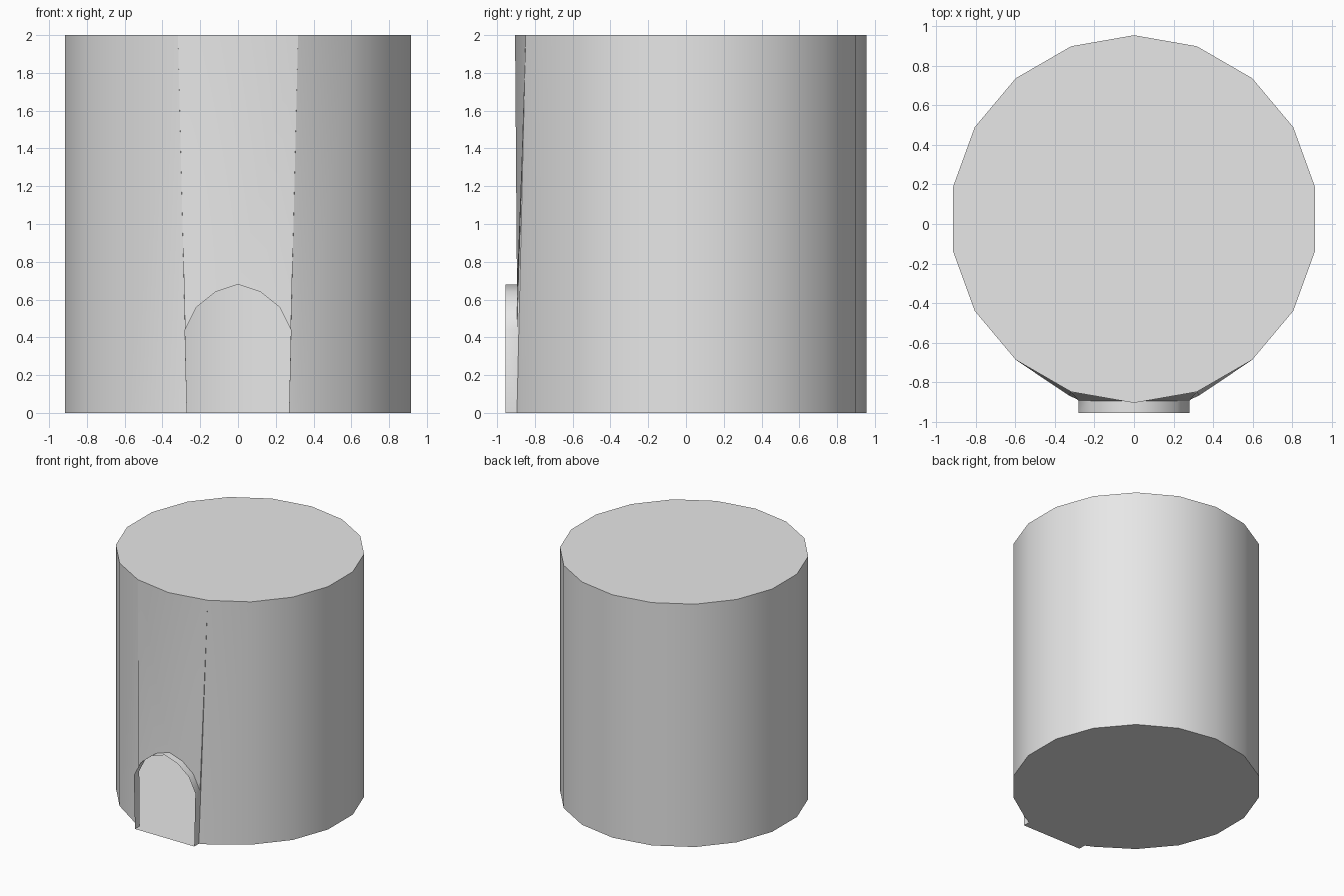
import bpy, bmesh, math

cube = bpy.data.objects.get("Cube")
if cube:
    bpy.data.objects.remove(cube)

SIDES, RADIUS, CENTRE_Y, HEIGHT = 18, 0.93, 0.025, 2.0
WALL_Y, LIP_Y = -0.895, -0.955

grey = bpy.data.materials.new("plain_grey")
grey.use_nodes = True
colour = (0.8, 0.8, 0.8, 1)
grey.diffuse_color = colour
grey.node_tree.nodes["Principled BSDF"].inputs["Base Color"].default_value = colour

bm = bmesh.new()


def rim_point(i, z):
    # Index 0 is the front point; indices run towards +x
    a = math.tau * i / SIDES
    return bm.verts.new((RADIUS * math.sin(a), CENTRE_Y - RADIUS * math.cos(a), z))


# Round wall: full rim above, floor rim open at the three front points
top = [rim_point(i, HEIGHT) for i in range(SIDES)]
base = {i: rim_point(i, 0) for i in range(2, SIDES - 1)}
for side in (1, -1):
    base[side % SIDES] = bm.verts.new((0.33 * side, -0.867, 0))
for i in range(1, SIDES - 1):
    bm.faces.new((base[i], base[i + 1], top[i + 1], top[i]))

# Arched doorway outline, from the left foot over the crown to the right foot
half = [(0.27, 0), (0.28, 0.44), (0.22, 0.56), (0.12, 0.64)]
outline = half + [(0, 0.68)] + [(-x, z) for x, z in reversed(half)]
inner = [bm.verts.new((x, WALL_Y, z)) for x, z in outline]
outer = [bm.verts.new((x, LIP_Y, z)) for x, z in outline]

# Wall fanned around the doorway
for corner, arch, foot in ((top[1], inner[:5], base[1]),
                           (top[-1], inner[:3:-1], base[SIDES - 1])):
    ring = [foot] + arch + [top[0]]
    for a, b in zip(ring, ring[1:]):
        bm.faces.new((corner, a, b))

# Thin lip standing out around the open doorway
for i in range(len(inner) - 1):
    bm.faces.new((inner[i], outer[i], outer[i + 1], inner[i + 1]))

# Roof, and floor running out to the threshold
bm.faces.new(top)
bm.faces.new([base[i] for i in range(1, SIDES)]
             + [inner[-1], outer[-1], outer[0], inner[0]])

bmesh.ops.recalc_face_normals(bm, faces=bm.faces)
if max(bm.faces, key=lambda f: f.calc_center_median().z).normal.z < 0:
    bmesh.ops.reverse_faces(bm, faces=bm.faces)

mesh = bpy.data.meshes.new("round_hut")
bm.to_mesh(mesh)
bm.free()
mesh.materials.append(grey)
hut = bpy.data.objects.new("round_hut", mesh)
bpy.context.collection.objects.link(hut)
bpy.context.view_layer.objects.active = hut
hut.select_set(True)
bpy.ops.object.shade_smooth_by_angle(angle=math.radians(40))
